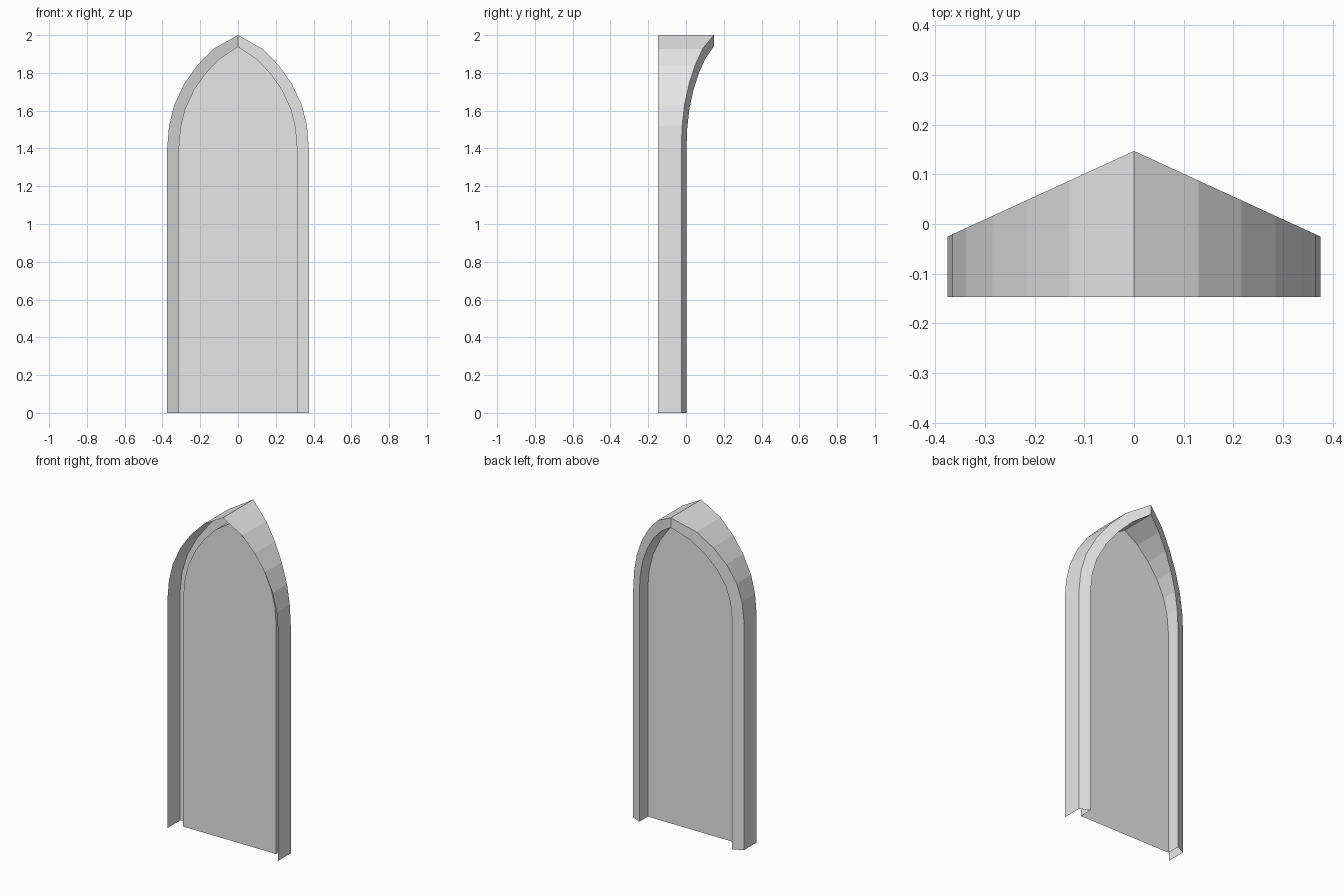
import bpy
from mathutils import Vector

if "Cube" in bpy.data.objects:
    bpy.data.objects.remove(bpy.data.objects["Cube"])

FRONT, PANEL_Y, RIDGE, SLOPE, TRIM = -0.147, -0.08, 0.147, 0.459, 0.06

grey = bpy.data.materials.new("light grey")
grey.diffuse_color = (0.8, 0.8, 0.8, 1)
grey.use_nodes = True
grey.node_tree.nodes["Principled BSDF"].inputs["Base Color"].default_value = grey.diffuse_color


def make(name, verts, faces):
    mesh = bpy.data.meshes.new(name)
    mesh.from_pydata(verts, [], faces)
    mesh.materials.append(grey)
    obj = bpy.data.objects.new(name, mesh)
    bpy.context.collection.objects.link(obj)
    return obj


def mirror(half):
    # left foot -> apex -> right foot
    return half + [Vector((-p.x, p.y)) for p in reversed(half[:-1])]


# Left half of the pointed arch outline (x, z)
outer_half = [Vector(p) for p in (
    (-0.375, 0), (-0.375, 1.4), (-0.365, 1.52), (-0.338, 1.63),
    (-0.285, 1.742), (-0.216, 1.84), (-0.13, 1.927), (0, 2))]

# Inner outline: mitred inward offset
inner_half = [Vector((-0.375 + TRIM, 0))]
for a, b, c in zip(outer_half, outer_half[1:], outer_half[2:]):
    d1, d2 = (b - a).normalized(), (c - b).normalized()
    n1, n2 = Vector((d1.y, -d1.x)), Vector((d2.y, -d2.x))
    m = (n1 + n2).normalized()
    inner_half.append(b + m * (TRIM / m.dot(n1)))
inner_half.append(Vector((0, 1.94)))

outer, inner = mirror(outer_half), mirror(inner_half)
n = len(outer)


def flat(path, y):
    return [(p.x, y, p.y) for p in path]


def pitched(path):
    return [(p.x, RIDGE - SLOPE * abs(p.x), p.y) for p in path]


# Arch frame: outer wall, pitched back trim and inner reveal as one thin sheet
rings = [flat(outer, FRONT), pitched(outer), pitched(inner), flat(inner, PANEL_Y)]
faces = [(r * n + i, r * n + i + 1, (r + 1) * n + i + 1, (r + 1) * n + i)
         for r in range(3) for i in range(n - 1)]
make("arch_frame", [v for ring in rings for v in ring], faces)

# Flat panel closing the opening
make("panel", flat(inner, PANEL_Y), [tuple(range(n))])
